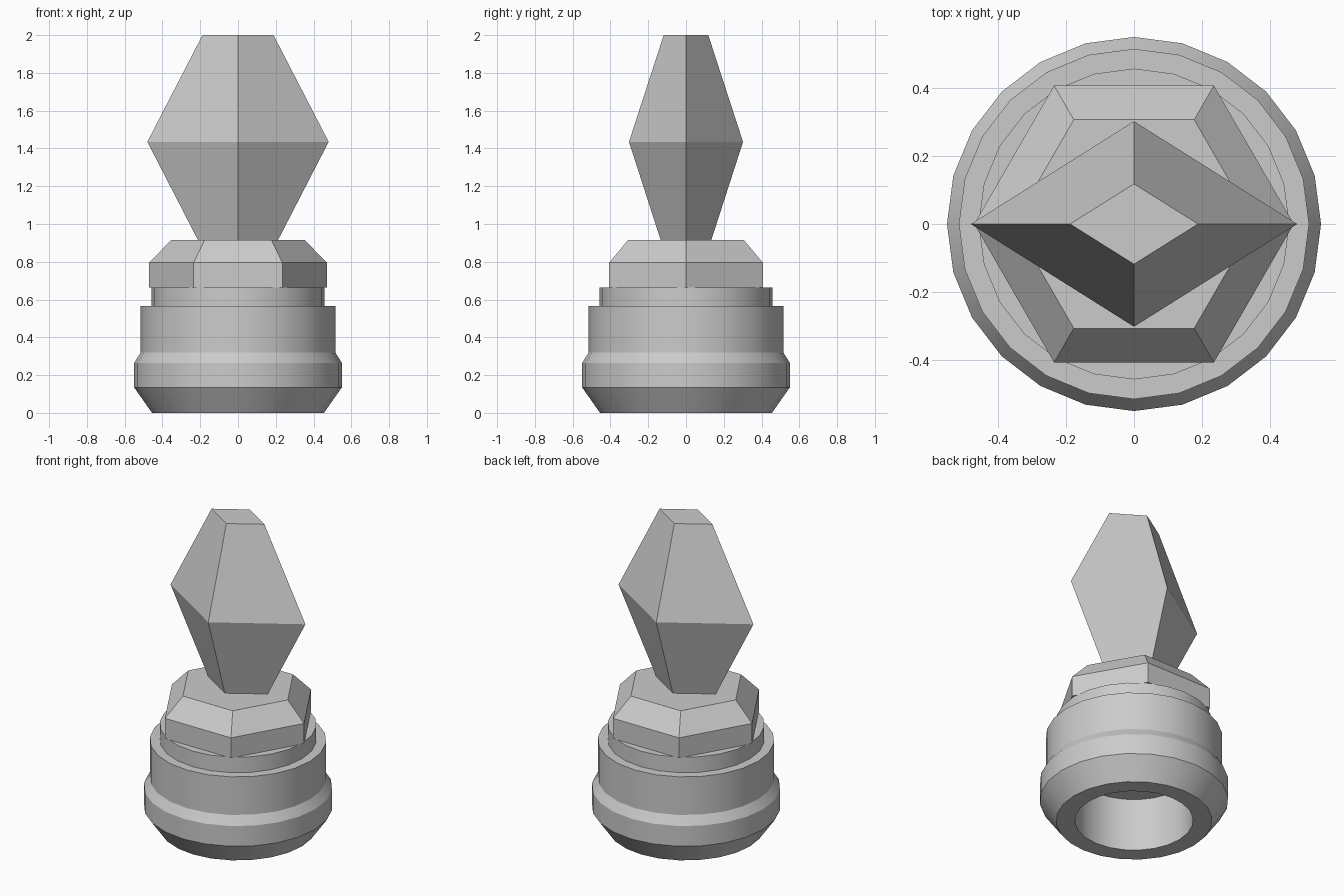
import bpy
import bmesh
from math import cos, sin, tau, radians

cube = bpy.data.objects.get("Cube")
if cube:
    bpy.data.objects.remove(cube, do_unlink=True)

grey = bpy.data.materials.new("plain_grey")
grey.use_nodes = True
colour = (0.6, 0.6, 0.6, 1)
grey.diffuse_color = colour
grey.node_tree.nodes["Principled BSDF"].inputs["Base Color"].default_value = colour


def loft(name, sides, sections, smooth=False):
    """Bridge a stack of (x radius, y radius, z) rings and cap both ends."""
    bm = bmesh.new()
    rings = []
    for rx, ry, z in sections:
        angles = [tau * i / sides for i in range(sides)]
        rings.append([bm.verts.new((rx * cos(a), ry * sin(a), z)) for a in angles])
    for low, high in zip(rings, rings[1:]):
        for i in range(sides):
            j = (i + 1) % sides
            bm.faces.new((low[i], low[j], high[j], high[i]))
    bm.faces.new(rings[0])
    bm.faces.new(rings[-1])
    bmesh.ops.recalc_face_normals(bm, faces=bm.faces)
    mesh = bpy.data.meshes.new(name)
    bm.to_mesh(mesh)
    bm.free()
    mesh.materials.append(grey)
    obj = bpy.data.objects.new(name, mesh)
    bpy.context.collection.objects.link(obj)
    if smooth:
        bpy.ops.object.select_all(action="DESELECT")
        obj.select_set(True)
        bpy.context.view_layer.objects.active = obj
        bpy.ops.object.shade_smooth_by_angle(angle=radians(30))
    return obj


# Round base: blind socket underneath, chamfered rim, stepped barrel and neck
base_profile = [
    (0.345, 0.34), (0.345, 0), (0.455, 0), (0.55, 0.135), (0.55, 0.265),
    (0.515, 0.32), (0.515, 0.565), (0.457, 0.565), (0.457, 0.665),
]
loft("round_base", 24, [(r, r, z) for r, z in base_profile], smooth=True)

# Hexagonal nut with a chamfered top
loft("hex_collar", 6, [(r, r, z) for r, z in
                       [(0.47, 0.665), (0.47, 0.795), (0.354, 0.915)]])

# Faceted diamond-section handle
loft("faceted_handle", 4, [(0.212, 0.134, 0.915), (0.48, 0.302, 1.435),
                           (0.188, 0.118, 2)])
